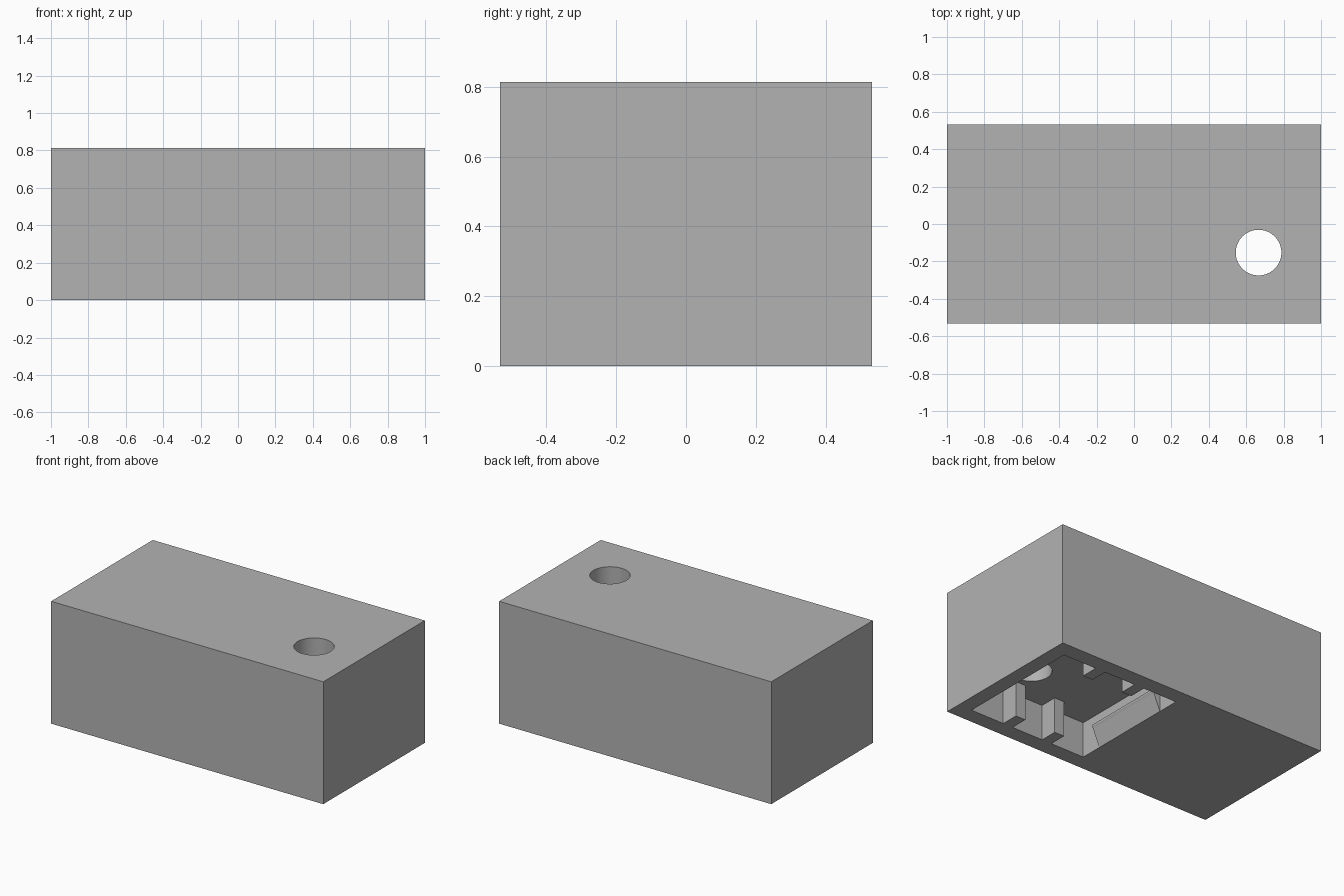
import bpy, bmesh, math
from mathutils import Vector

default = bpy.data.objects.get("Cube")
if default:
    bpy.data.objects.remove(default, do_unlink=True)

LENGTH, DEPTH, HEIGHT = 2.0, 1.066, 0.813
POCKET_X0, POCKET_X1, POCKET_Y, CEILING = 0.035, 0.90, 0.427, 0.235
RIB_Y, RIBS = 0.31, [(0.582, 0.655), (0.282, 0.354)]
HOLE = (0.666, -0.153)

grey = bpy.data.materials.new("plain grey")
grey.use_nodes = True
colour = (0.45, 0.45, 0.45, 1)
grey.diffuse_color = colour
grey.node_tree.nodes["Principled BSDF"].inputs["Base Color"].default_value = colour


def prism(name, points, offset):
    """Extrude a closed planar outline along an offset vector."""
    bm = bmesh.new()
    face = bm.faces.new([bm.verts.new(p) for p in points])
    top = bmesh.ops.extrude_face_region(bm, geom=[face])["geom"]
    moved = [v for v in top if isinstance(v, bmesh.types.BMVert)]
    bmesh.ops.translate(bm, verts=moved, vec=Vector(offset))
    bmesh.ops.recalc_face_normals(bm, faces=bm.faces)
    mesh = bpy.data.meshes.new(name)
    bm.to_mesh(mesh)
    bm.free()
    mesh.materials.append(grey)
    obj = bpy.data.objects.new(name, mesh)
    bpy.context.collection.objects.link(obj)
    return obj


def cut(target, cutter):
    """Subtract the cutter, then discard it."""
    cutter.hide_render = True
    mod = target.modifiers.new("cut", "BOOLEAN")
    mod.operation, mod.solver, mod.object = "DIFFERENCE", "EXACT", cutter
    bpy.context.view_layer.objects.active = target
    bpy.ops.object.modifier_apply(modifier=mod.name)
    bpy.data.objects.remove(cutter, do_unlink=True)


# Solid block housing
hx, hy = LENGTH / 2, DEPTH / 2
housing = prism("housing", [(-hx, -hy, 0), (hx, -hy, 0), (hx, hy, 0), (-hx, hy, 0)],
                (0, 0, HEIGHT))

# Pocket in the underside, its outline stepping in around paired ribs
side = [(POCKET_X1, POCKET_Y)]
for x0, x1 in RIBS:
    side += [(x1, POCKET_Y), (x1, RIB_Y), (x0, RIB_Y), (x0, POCKET_Y)]
side.append((POCKET_X0, POCKET_Y))
outline = side + [(x, -y) for x, y in reversed(side)]
below = -0.1
cut(housing, prism("pocket_cutter", [(x, y, below) for x, y in outline],
                   (0, 0, CEILING - below)))

# Round hole from the top into the pocket
SIDES, RADIUS = 64, 0.122
ring = [(HOLE[0] + RADIUS * math.cos(math.tau * i / SIDES),
         HOLE[1] + RADIUS * math.sin(math.tau * i / SIDES), CEILING / 2)
        for i in range(SIDES)]
cut(housing, prism("hole_cutter", ring, (0, 0, HEIGHT)))

# Wedge-shaped catch with a blunt nose on the pocket's inner wall
CATCH_Y = 0.28
profile = [(0, 0), (0.047, 0.112), (0.054, 0.125), (0.054, 0.135), (0, 0.135)]
catch = prism("catch_wedge", [(POCKET_X0 + x, -CATCH_Y, z) for x, z in profile],
              (0, 2 * CATCH_Y, 0))

# Smooth the hole, keep every corner sharp
bpy.ops.object.select_all(action="DESELECT")
housing.select_set(True)
bpy.context.view_layer.objects.active = housing
bpy.ops.object.shade_smooth_by_angle(angle=math.radians(30))
